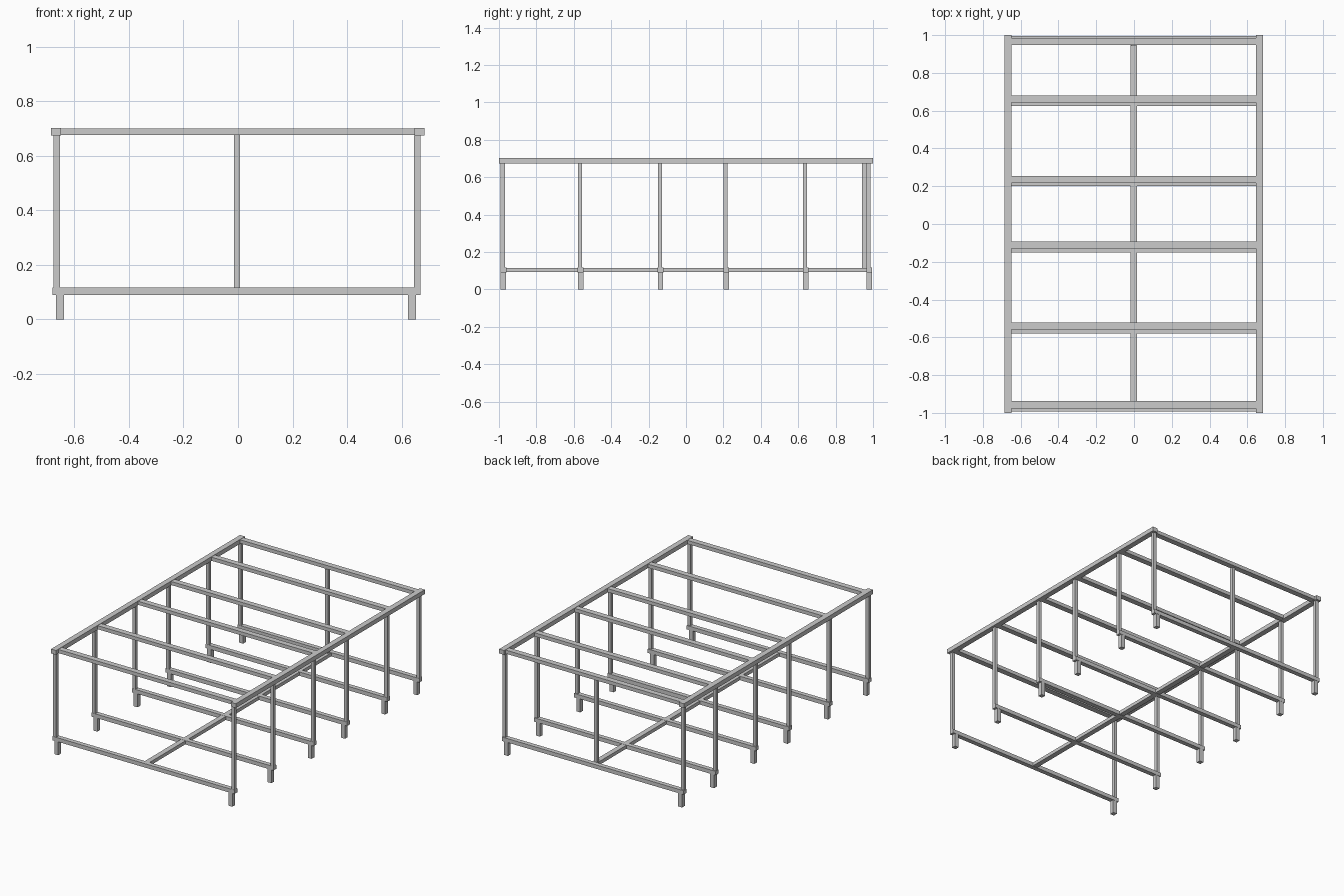
import bpy

if "Cube" in bpy.data.objects:
    bpy.data.objects.remove(bpy.data.objects["Cube"])


def box(name, x, y, z):
    """Rectangular bar from (min, max) ranges on each axis."""
    bpy.ops.mesh.primitive_cube_add(
        size=1, location=[(a + b) / 2 for a, b in (x, y, z)])
    ob = bpy.context.object
    ob.name = name
    ob.scale = [b - a for a, b in (x, y, z)]
    bpy.ops.object.transform_apply(location=False, rotation=False, scale=True)
    return ob


# Front edge of each frame, and front edge of its upper cross rail
frames = [(-0.992, -0.976), (-0.579, -0.559), (-0.152, -0.131),
          (0.200, 0.217), (0.625, 0.643), (0.964, 0.947)]

for i, (y, top_y) in enumerate(frames, 1):
    # Lower and upper cross rails
    box(f"lower_cross_rail_{i}", (-0.679, 0.668), (y, y + 0.031), (0.09, 0.116))
    box(f"upper_cross_rail_{i}", (-0.648, 0.647), (top_y, top_y + 0.038), (0.676, 0.70))
    # Short legs and tall posts at both ends
    for side, leg_x, post_x in (("left", -0.667, -0.676), ("right", 0.623, 0.645)):
        box(f"{side}_leg_{i}", (leg_x, leg_x + 0.029), (y + 0.001, y + 0.030), (0, 0.09))
        box(f"{side}_post_{i}", (post_x, post_x + 0.023), (y + 0.001, y + 0.023), (0.116, 0.673))

# Long upper side rails
box("left_side_rail", (-0.685, -0.648), (-1, 1), (0.673, 0.702))
box("right_side_rail", (0.647, 0.684), (-1, 1), (0.673, 0.702))

# Long lower middle beam and the rear centre post
box("middle_beam", (-0.018, 0.017), (-0.97, 0.975), (0.092, 0.115))
box("rear_centre_post", (-0.015, 0.007), (0.942, 0.964), (0.115, 0.676))
